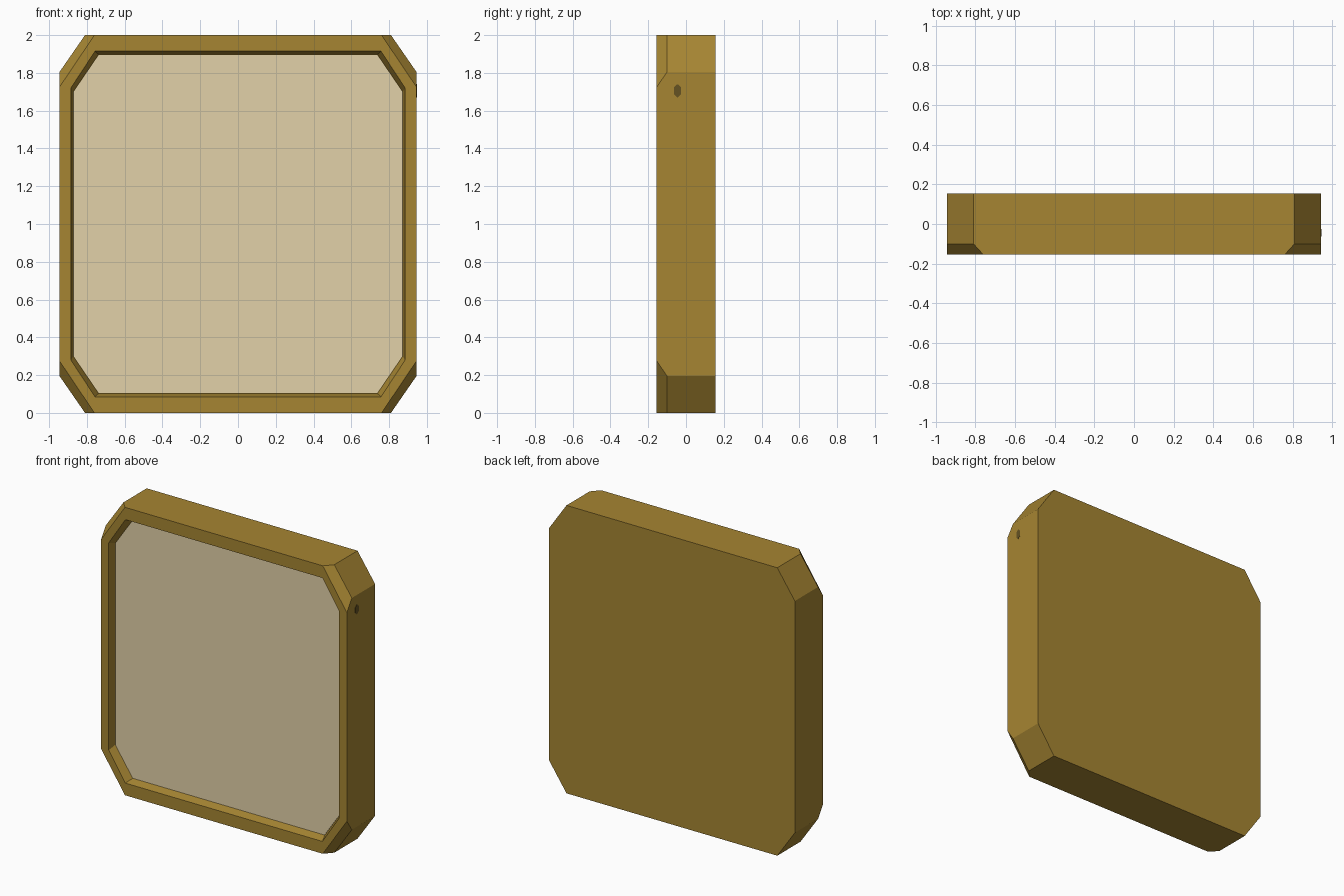
import bpy, bmesh, math

if "Cube" in bpy.data.objects:
    bpy.data.objects.remove(bpy.data.objects["Cube"])


def material(name, rgb):
    m = bpy.data.materials.new(name)
    m.diffuse_color = (*rgb, 1.0)
    m.use_nodes = True
    m.node_tree.nodes["Principled BSDF"].inputs["Base Color"].default_value = m.diffuse_color
    return m


brass = material("brass_brown", (0.381, 0.235, 0.032))
cream = material("cream_panel", (0.768, 0.638, 0.392))
olive = material("dark_olive", (0.13, 0.085, 0.016))


def ring(y, half_w, half_h, cut_x, cut_z):
    """Upright octagon centred on z = 1; cut_x/cut_z are where corners begin."""
    q = [(half_w, cut_z), (cut_x, half_h)]
    pts = q + [(-x, z) for x, z in reversed(q)]
    pts += [(-x, -z) for x, z in pts]
    return [(x, y, z + 1.0) for x, z in pts]


def loft(name, rings, mat, cap_last=True):
    bm = bmesh.new()
    loops = [[bm.verts.new(p) for p in r] for r in rings]
    for a, b in zip(loops, loops[1:]):
        n = len(a)
        for i in range(n):
            bm.faces.new((a[i], a[(i + 1) % n], b[(i + 1) % n], b[i]))
    bm.faces.new(loops[0])
    if cap_last:
        bm.faces.new(loops[-1])
    bmesh.ops.recalc_face_normals(bm, faces=bm.faces)
    me = bpy.data.meshes.new(name)
    bm.to_mesh(me)
    bm.free()
    ob = bpy.data.objects.new(name, me)
    bpy.context.collection.objects.link(ob)
    me.materials.append(mat)
    return ob


# Frame: solid back, widened front corner bevels, rim and sloped recess
FLOOR = -0.10
loft("frame", [
    ring(0.155, 0.945, 1.0, 0.81, 0.805),
    ring(-0.10, 0.945, 1.0, 0.81, 0.805),
    ring(-0.155, 0.945, 1.0, 0.76, 0.725),
    ring(-0.155, 0.885, 0.915, 0.757, 0.72),
    ring(FLOOR, 0.872, 0.897, 0.738, 0.70),
], brass)

# Panel: thin plate on the recess floor
loft("front_panel", [
    ring(FLOOR + 0.001, 0.871, 0.896, 0.737, 0.699),
    ring(FLOOR - 0.003, 0.871, 0.896, 0.737, 0.699),
], cream)

# Small flush dot on the right side
dot = [(math.sin(i * math.tau / 6) * 0.022 - 0.045,
        math.cos(i * math.tau / 6) * 0.036 + 1.705) for i in range(6)]
loft("side_dot", [[(x, y, z) for y, z in dot] for x in (0.944, 0.9465)], olive)
